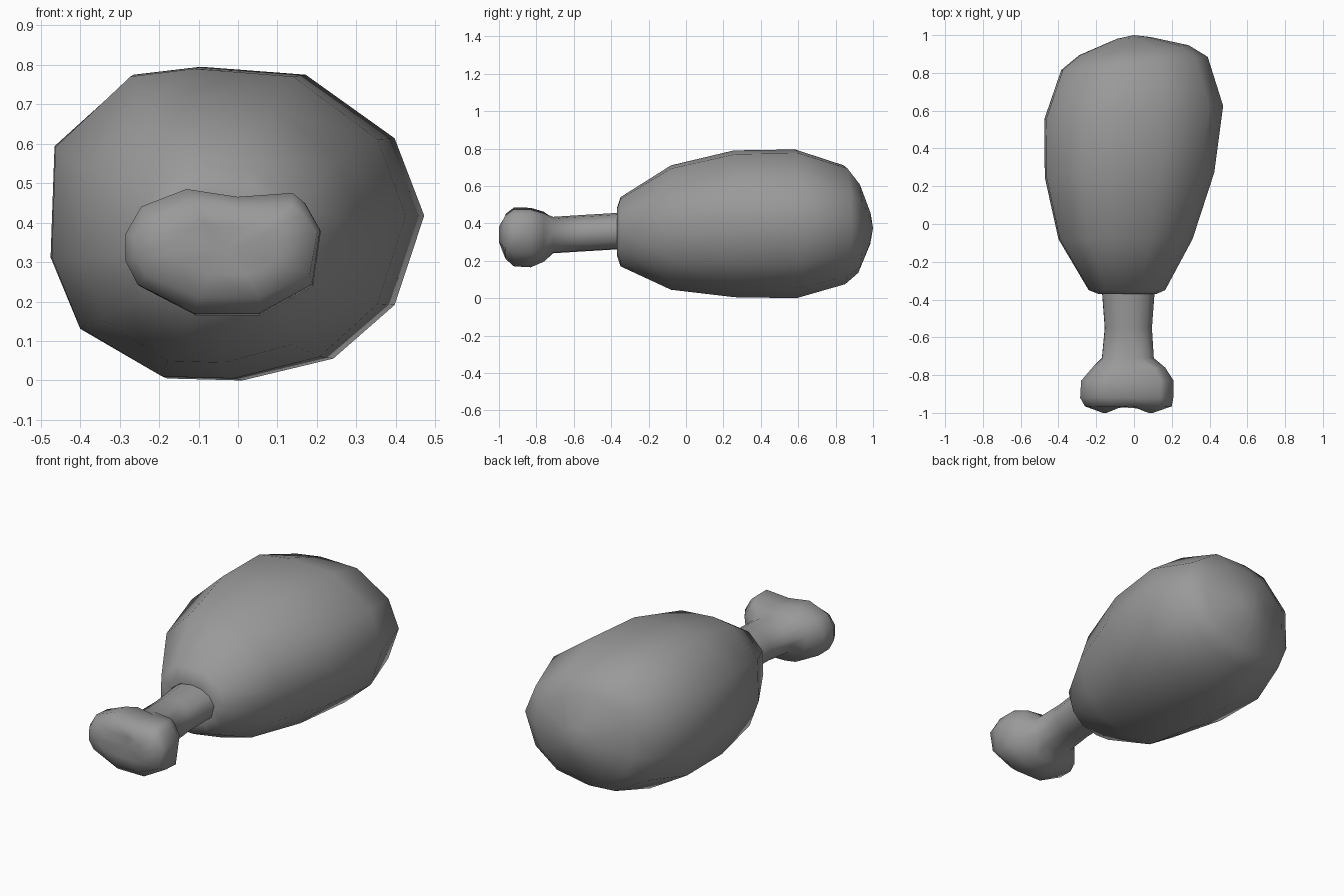
import bpy, bmesh, math

if "Cube" in bpy.data.objects:
    bpy.data.objects.remove(bpy.data.objects["Cube"])

# Dark grey surface shared by both parts
grey = bpy.data.materials.new("dark_grey")
grey.diffuse_color = (.32, .32, .32, 1)
grey.use_nodes = True
grey.node_tree.nodes["Principled BSDF"].inputs["Base Color"].default_value = grey.diffuse_color


def normalise(points):
    """Fit an outline into the unit square."""
    xs, zs = [p[0] for p in points], [p[1] for p in points]
    return [((x - min(xs)) / (max(xs) - min(xs)), (z - min(zs)) / (max(zs) - min(zs)))
            for x, z in points]


def loft(name, rings, tip, notch=None):
    """Skin rings of (outline, y, slope, x0, x1, z0, z1), closed by a fan at the tip."""
    bm = bmesh.new()
    loops = []
    for i, (outline, y, slope, x0, x1, z0, z1) in enumerate(rings):
        loop = []
        for u, v in outline:
            x, z = x0 + u * (x1 - x0), z0 + v * (z1 - z0)
            dy = notch(x) if notch and i == len(rings) - 1 else 0
            loop.append(bm.verts.new((x, y + slope * x + dy, z)))
        loops.append(loop)
    n = len(loops[0])
    for a, b in zip(loops, loops[1:]):
        for i in range(n):
            j = (i + 1) % n
            bm.faces.new((a[i], a[j], b[j], b[i]))
    end = bm.verts.new(tip)
    for i in range(n):
        bm.faces.new((loops[-1][i], loops[-1][(i + 1) % n], end))
    bmesh.ops.recalc_face_normals(bm, faces=bm.faces)
    mesh = bpy.data.meshes.new(name)
    bm.to_mesh(mesh)
    bm.free()
    mesh.materials.append(grey)
    for p in mesh.polygons:
        p.use_smooth = True
    obj = bpy.data.objects.new(name, mesh)
    bpy.context.collection.objects.link(obj)
    return obj


# Meat: irregular twelve-sided section swelling towards the back
M = normalise([(.395, .61), (.47, .415), (.395, .19), (.24, .055), (.01, 0), (-.18, .005),
               (-.40, .13), (-.475, .31), (-.465, .59), (-.265, .77), (-.095, .79), (.17, .77)])
loft("meat", [
    (M, -.37, 0, -.16, .10, .27, .45),
    (M, -.37, 0, -.19, .12, .23, .48),
    (M, -.35, 0, -.24, .165, .17, .54),
    (M, -.08, 0, -.40, .31, .045, .71),
    (M, .26, .03, -.472, .425, .005, .79),
    (M, .59, .075, -.475, .472, 0, .795),
    (M, .85, .09, -.385, .39, .075, .71),
    (M, .92, .09, -.29, .29, .135, .62),
    (M, .985, .05, -.09, .09, .29, .46),
], (0, 1.0, .375))

# Bone: round shaft blending into a two-lobed knuckle
H = normalise([(.21, .38), (.19, .24), (.055, .165), (-.11, .165), (-.255, .24), (-.285, .30),
               (-.285, .37), (-.245, .44), (-.13, .485), (0, .465), (.14, .475), (.17, .45)])
R = normalise([(math.cos(a), math.sin(a)) for a in
               [math.radians(d) for d in (10, -30, -65, -110, -145, -175,
                                          170, 145, 115, 90, 65, 40)]])
loft("bone", [
    (R, -.35, 0, -.17, .11, .262, .457),
    (R, -.55, 0, -.155, .095, .25, .445),
    (R, -.71, 0, -.17, .105, .24, .435),
    (H, -.76, 0, -.22, .165, .195, .462),
    (H, -.83, 0, -.28, .21, .165, .483),
    (H, -.92, 0, -.285, .208, .17, .485),
    (H, -.965, 0, -.26, .20, .21, .45),
    (H, -1.0, 0, -.165, .10, .27, .395),
], (-.035, -.955, .33), notch=lambda x: .045 * max(0, 1 - abs(x + .035) / .11))
